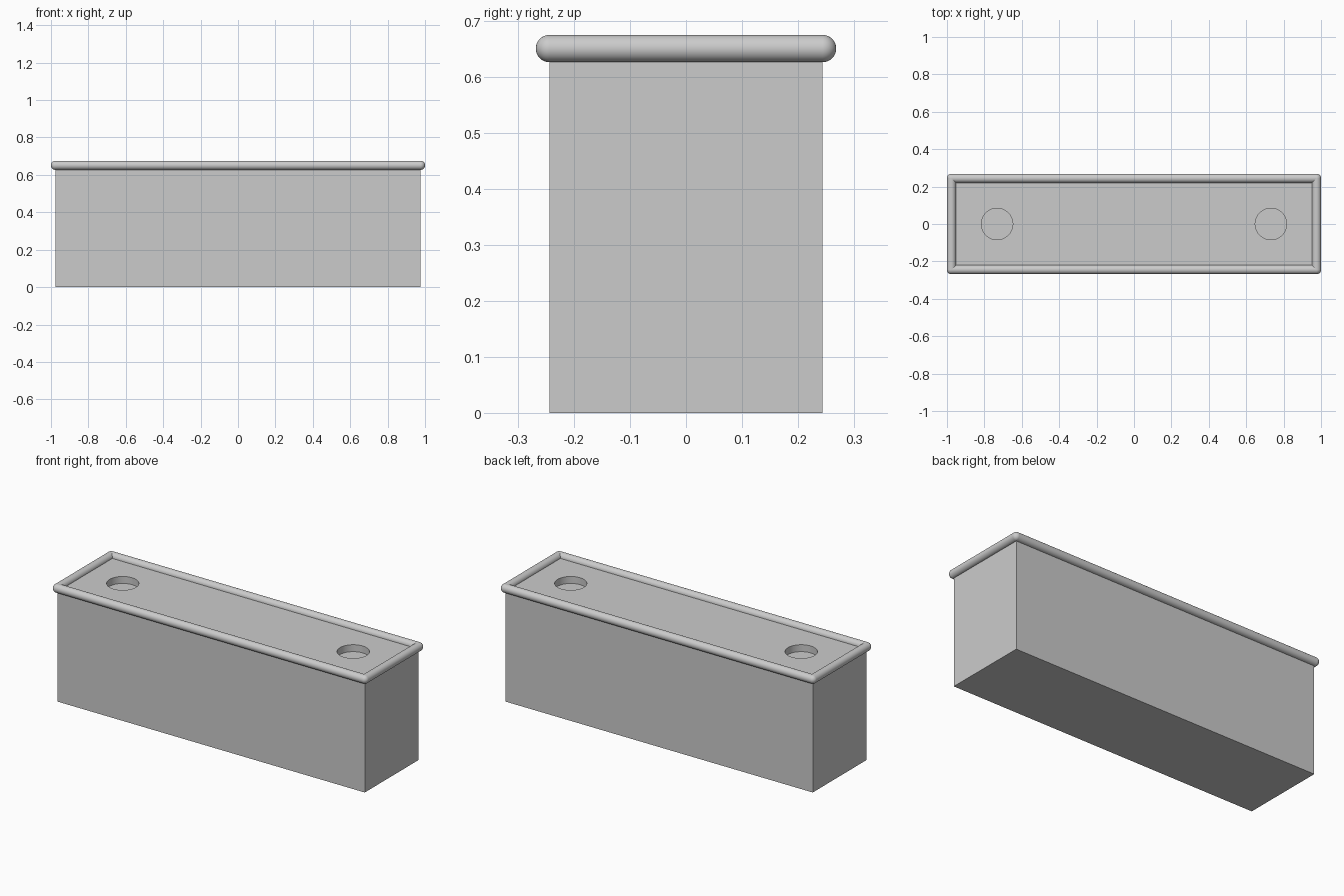
import bpy
from math import pi, radians

HALF_X, HALF_Y, DECK_Z = 0.976, 0.244, 0.651
RIM_R = 0.0244
HOLE_X, HOLE_R, HOLE_DEPTH = 0.732, 0.084, 0.04

cube = bpy.data.objects.get("Cube")
if cube:
    bpy.data.objects.remove(cube, do_unlink=True)

grey = bpy.data.materials.new("plain grey")
grey.use_nodes = True
colour = (0.6, 0.6, 0.6, 1)
grey.diffuse_color = colour
grey.node_tree.nodes["Principled BSDF"].inputs["Base Color"].default_value = colour


def finish(name, smooth=True):
    ob = bpy.context.object
    ob.name = name
    ob.data.materials.append(grey)
    if smooth:
        bpy.ops.object.shade_smooth_by_angle(angle=radians(35))
    return ob


# Solid box body
bpy.ops.mesh.primitive_cube_add(size=1, location=(0, 0, DECK_Z / 2))
body = bpy.context.object
body.scale = (2 * HALF_X, 2 * HALF_Y, DECK_Z)
bpy.ops.object.transform_apply(location=False, rotation=False, scale=True)
finish("body", smooth=False)

# Two shallow round recesses in the deck
for side, label in ((-1, "right"), (1, "left")):
    bpy.ops.mesh.primitive_cylinder_add(vertices=64, radius=HOLE_R, depth=2 * HOLE_DEPTH,
                                        location=(side * HOLE_X, 0, DECK_Z))
    cutter = finish(label + "_recess_cutter")
    cutter.hide_render = True
    cutter.hide_viewport = True
    cut = body.modifiers.new(label + " recess", 'BOOLEAN')
    cut.operation = 'DIFFERENCE'
    cut.solver = 'EXACT'
    cut.object = cutter

# Round rim bars along the top edges
for side, back_front, left_right in ((-1, "front", "right"), (1, "back", "left")):
    bpy.ops.mesh.primitive_cylinder_add(vertices=32, radius=RIM_R, depth=2 * HALF_X,
                                        end_fill_type='NOTHING', rotation=(0, pi / 2, 0),
                                        location=(0, side * HALF_Y, DECK_Z))
    finish(back_front + "_rim")
    bpy.ops.mesh.primitive_cylinder_add(vertices=32, radius=RIM_R, depth=2 * HALF_Y,
                                        end_fill_type='NOTHING', rotation=(pi / 2, 0, 0),
                                        location=(side * HALF_X, 0, DECK_Z))
    finish(left_right + "_rim")

    # Ball joints at the rim corners
    for y_side, label in ((-1, "front"), (1, "back")):
        bpy.ops.mesh.primitive_uv_sphere_add(segments=32, ring_count=16, radius=RIM_R,
                                             location=(side * HALF_X, y_side * HALF_Y, DECK_Z))
        finish(label + "_" + left_right + "_rim_corner")
